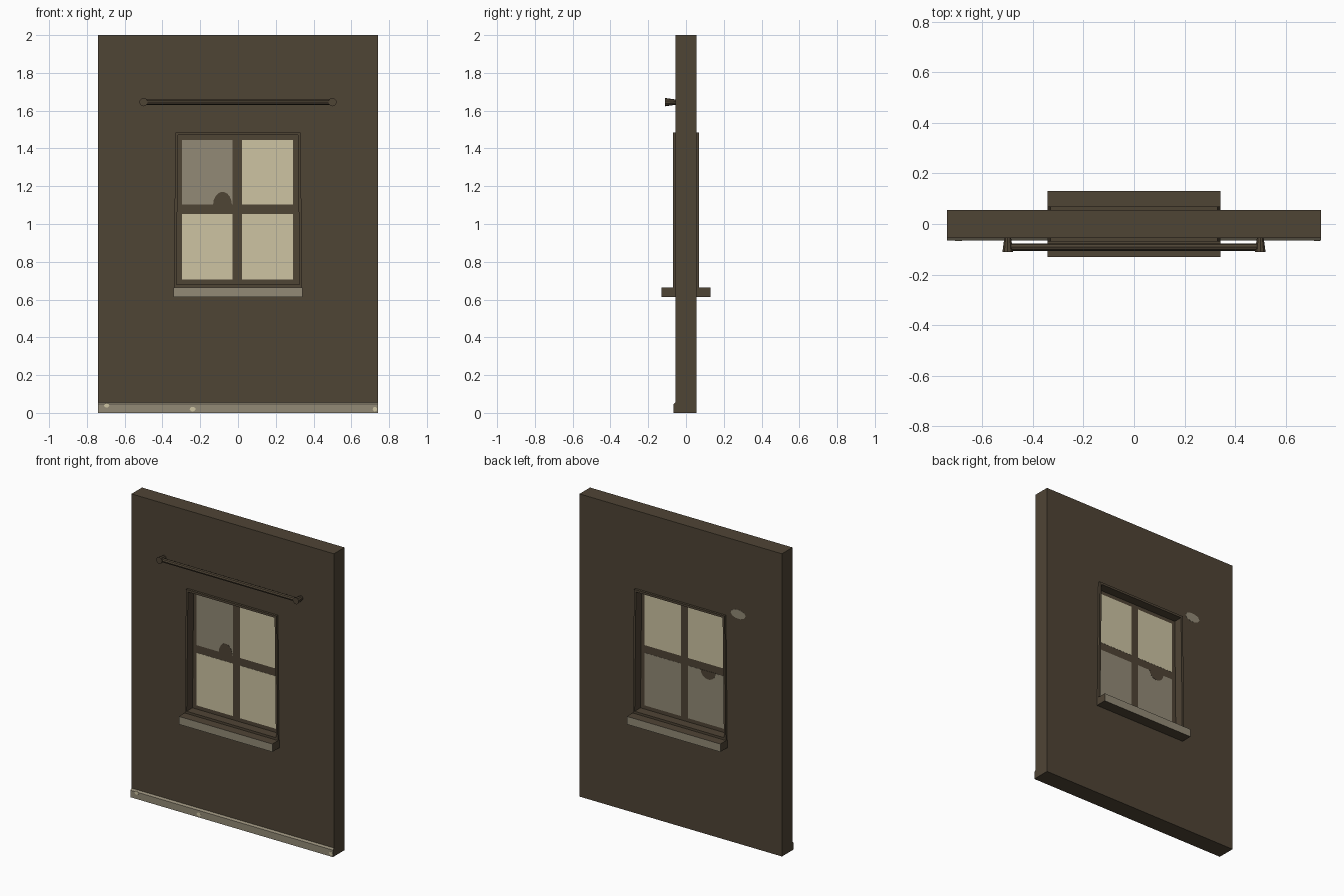
import bpy, bmesh, math
from mathutils import Matrix

if "Cube" in bpy.data.objects:
    bpy.data.objects.remove(bpy.data.objects["Cube"])


def mat(name, rgb):
    m = bpy.data.materials.new(name)
    m.diffuse_color = (*rgb, 1)
    m.use_nodes = True
    m.node_tree.nodes["Principled BSDF"].inputs["Base Color"].default_value = m.diffuse_color
    return m


BROWN = mat("dark_brown", (0.078, 0.058, 0.036))
GREY = mat("dusty_grey", (0.29, 0.255, 0.183))
CREAM = mat("pale_cream", (0.61, 0.55, 0.365))


def finish(name, bm, *mats):
    bmesh.ops.recalc_face_normals(bm, faces=bm.faces)
    me = bpy.data.meshes.new(name)
    bm.to_mesh(me)
    bm.free()
    for m in mats:
        me.materials.append(m)
    ob = bpy.data.objects.new(name, me)
    bpy.context.collection.objects.link(ob)
    return ob


def prism(name, pts, y0, y1, m):
    """Outline in x,z extruded along y."""
    bm = bmesh.new()
    a = [bm.verts.new((x, y0, z)) for x, z in pts]
    b = [bm.verts.new((x, y1, z)) for x, z in pts]
    bm.faces.new(a)
    bm.faces.new(b[::-1])
    for i in range(len(pts)):
        j = (i + 1) % len(pts)
        bm.faces.new((a[i], b[i], b[j], a[j]))
    return finish(name, bm, m)


def box(name, x0, x1, y0, y1, z0, z1, m):
    return prism(name, [(x0, z0), (x1, z0), (x1, z1), (x0, z1)], y0, y1, m)


def ring(name, outer, inner, y, m):
    """Four-sided frame from -y to y."""
    bm = bmesh.new()
    loops = [[bm.verts.new((px, py, pz)) for px, pz in pts]
             for pts, py in ((outer, -y), (inner, -y), (inner, y), (outer, y))]
    for k in range(4):
        p, q = loops[k], loops[(k + 1) % 4]
        for i in range(4):
            j = (i + 1) % 4
            bm.faces.new((p[i], p[j], q[j], q[i]))
    return finish(name, bm, m)


def trapezoid(bottom, top, z0, z1):
    return [(-bottom, z0), (bottom, z0), (top, z1), (-top, z1)]


# wall with window opening, and the casing that lines it
casing_out = trapezoid(0.34, 0.331, 0.665, 1.485)
casing_in = trapezoid(0.326, 0.317, 0.68, 1.47)
ring("wall", trapezoid(0.74, 0.74, 0, 2), casing_out, 0.055, BROWN)
ring("window_casing", casing_out, casing_in, 0.07, BROWN)

# flat sash panel with coloured panes on both sides
prism("sash_panel", casing_in, -0.01, 0.01, BROWN)
for side, sgn in (("front", -1), ("back", 1)):
    for col, (x0, x1) in enumerate(((-0.297, -0.03), (0.022, 0.292))):
        for row, (z0, z1) in enumerate(((0.705, 1.052), (1.103, 1.445))):
            if side == "front":
                m = GREY if (col, row) == (0, 1) else CREAM
                xa, xb = x0, x1
            else:
                m = CREAM if row else GREY
                xa, xb = -x1, -x0
            box(f"pane_{side}_{col}_{row}", xa, xb, *sorted((sgn * 0.01, sgn * 0.011)), z0, z1, m)


# stains on glass and wall
def blob(name, cx, cz, rx, rz, a0, a1, y0, y1, m):
    n = 10
    pts = [(cx + rx * math.cos(math.radians(a0 + (a1 - a0) * i / n)),
            cz + rz * math.sin(math.radians(a0 + (a1 - a0) * i / n))) for i in range(n)]
    prism(name, pts, y0, y1, m)


blob("glass_stain_front", -0.082, 1.10, 0.05, 0.07, 0, 198, -0.012, -0.01, BROWN)
blob("glass_stain_back", -0.17, 1.055, 0.055, 0.055, 180, 378, 0.01, 0.012, BROWN)
blob("wall_stain_back", -0.42, 1.515, 0.055, 0.03, 0, 360, 0.054, 0.056, GREY)

# sills on both sides, dusty outer face
for side, sgn in (("front", -1), ("back", 1)):
    sill = box(f"sill_{side}", -0.342, 0.342, *sorted((sgn * 0.055, sgn * 0.13)), 0.613, 0.665, BROWN)
    sill.data.materials.append(GREY)
    for f in sill.data.polygons:
        f.material_index = 1 if f.normal.y * sgn > 0.5 else 0

# skirting board with bevelled top
bm = bmesh.new()
prof = [(-0.055, 0), (-0.066, 0), (-0.066, 0.046), (-0.055, 0.056)]
f = bm.faces.new([bm.verts.new((-0.74, y, z)) for y, z in prof])
ext = bmesh.ops.extrude_face_region(bm, geom=[f])
bmesh.ops.translate(bm, vec=(1.48, 0, 0), verts=[v for v in ext["geom"] if isinstance(v, bmesh.types.BMVert)])
bm.faces.ensure_lookup_table()
skirting = finish("skirting_board", bm, GREY, BROWN)
for p in skirting.data.polygons:
    p.material_index = 0 if p.normal.y < -0.5 else 1
for i, (x, z, r) in enumerate(((-0.695, 0.04, 0.014), (-0.24, 0.02, 0.016), (0.725, 0.02, 0.012))):
    blob(f"skirting_chip_{i}", x, z, r, min(r, 0.012), 0, 360, -0.067, -0.066, CREAM)


# curtain rod and flared brackets
def cone(name, r1, r2, depth, loc, rot, n):
    bm = bmesh.new()
    bmesh.ops.create_cone(bm, cap_ends=True, segments=n, radius1=r1, radius2=r2, depth=depth,
                          matrix=Matrix.Translation(loc) @ rot)
    finish(name, bm, BROWN)


cone("curtain_rod", 0.014, 0.014, 1.0, (0, -0.092, 1.645), Matrix.Rotation(math.pi / 2, 4, 'Y'), 8)
for side, s in (("left", -1), ("right", 1)):
    cone(f"rod_bracket_{side}", 0.014, 0.022, 0.056, (s * 0.5, -0.082, 1.645),
         Matrix.Rotation(math.pi / 2, 4, 'X'), 10)
